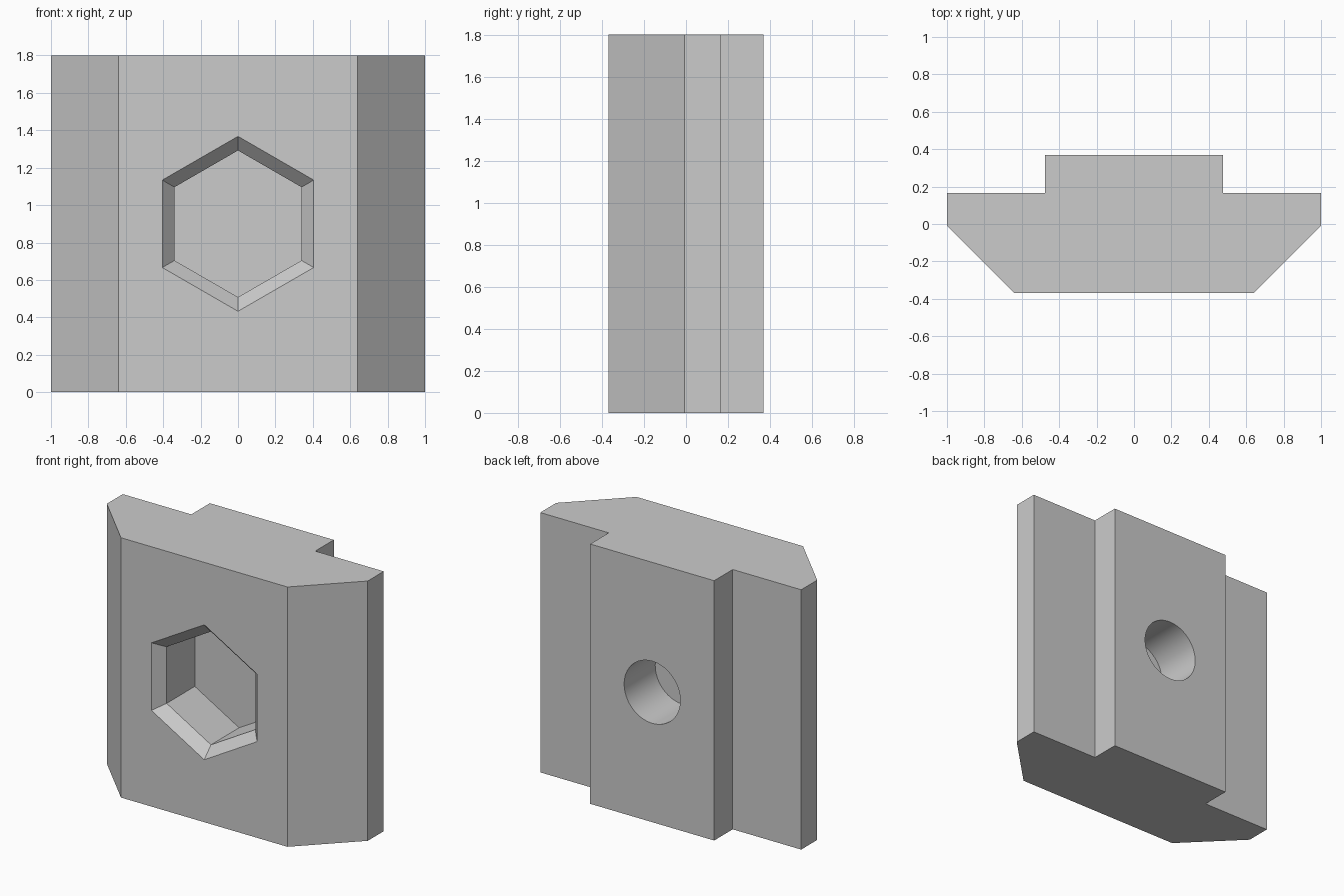
import bpy, bmesh
from math import sin, cos, pi

cube = bpy.data.objects.get("Cube")
if cube:
    bpy.data.objects.remove(cube, do_unlink=True)

HEIGHT = 1.8
MID = HEIGHT / 2
FRONT, BACK = -0.37, 0.37

grey = bpy.data.materials.new("plain_grey")
grey.use_nodes = True
grey.diffuse_color = (0.6, 0.6, 0.6, 1)
grey.node_tree.nodes["Principled BSDF"].inputs["Base Color"].default_value = (0.6, 0.6, 0.6, 1)


def loft(name, loops):
    """Solid skinned through matching loops of points, capped at both ends."""
    bm = bmesh.new()
    rings = [[bm.verts.new(p) for p in loop] for loop in loops]
    n = len(rings[0])
    for a, b in zip(rings, rings[1:]):
        for i in range(n):
            j = (i + 1) % n
            bm.faces.new((a[i], a[j], b[j], b[i]))
    bm.faces.new(rings[0])
    bm.faces.new(rings[-1])
    bmesh.ops.recalc_face_normals(bm, faces=bm.faces)
    mesh = bpy.data.meshes.new(name)
    bm.to_mesh(mesh)
    bm.free()
    mesh.materials.append(grey)
    obj = bpy.data.objects.new(name, mesh)
    bpy.context.collection.objects.link(obj)
    return obj


def ring(radius, y, sides):
    angles = [pi / 2 + 2 * pi * i / sides for i in range(sides)]
    return [(radius * cos(a), y, MID + radius * sin(a)) for a in angles]


# Slot nut body: half outline mirrored, then extruded upwards
half = [(0.638, FRONT), (1, -0.008), (1, 0.167), (0.475, 0.167), (0.475, BACK)]
outline = half + [(-x, y) for x, y in reversed(half)]
body = loft("slot_nut_body", [[(x, y, z) for x, y in outline] for z in (0, HEIGHT)])

# Hexagonal pocket with a flared mouth, extended a little past the front face
flare, over = 0.074, 0.02
pocket = loft("hex_pocket_cutter", [
    ring(0.468 + over, FRONT - over, 6),
    ring(0.392, FRONT + flare, 6),
    ring(0.392, 0.012, 6)])

# Blind round hole from the back, leaving a thin web behind the pocket
hole = loft("round_hole_cutter", [ring(0.215, 0.03, 64), ring(0.215, BACK + over, 64)])

bpy.ops.object.select_all(action="DESELECT")
body.select_set(True)
bpy.context.view_layer.objects.active = body
for cutter in (pocket, hole):
    cutter.hide_render = True
    cut = body.modifiers.new("cut", "BOOLEAN")
    cut.operation = "DIFFERENCE"
    cut.solver = "EXACT"
    cut.object = cutter
    bpy.ops.object.modifier_apply(modifier=cut.name)
    bpy.data.objects.remove(cutter, do_unlink=True)

bpy.ops.object.shade_smooth_by_angle(angle=pi / 6)
